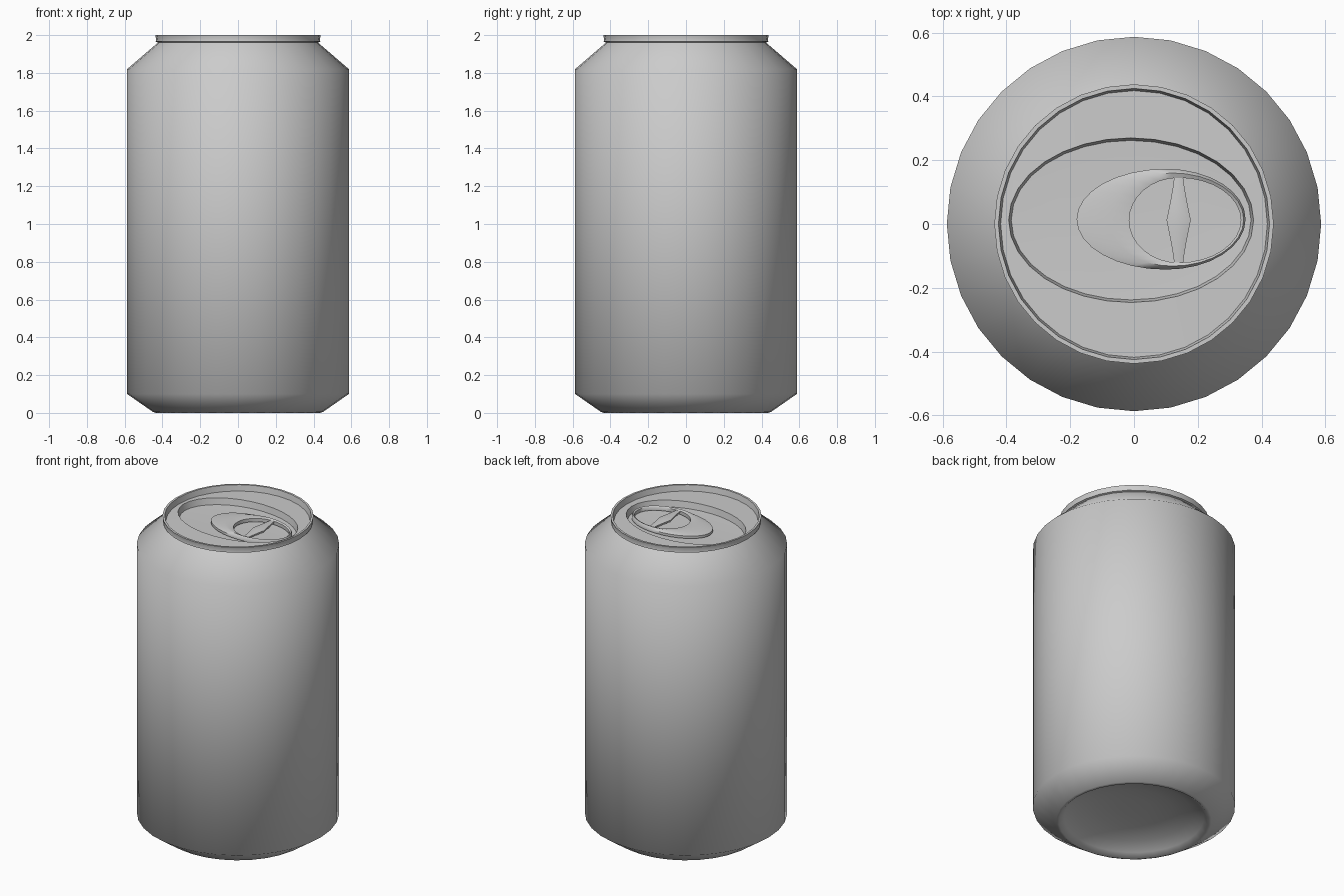
import bpy, bmesh, math

if "Cube" in bpy.data.objects:
    bpy.data.objects.remove(bpy.data.objects["Cube"])

N = 32
metal = bpy.data.materials.new("brushed_grey_metal")
metal.diffuse_color = (0.6, 0.6, 0.6, 1)
metal.use_nodes = True
metal.node_tree.nodes["Principled BSDF"].inputs["Base Color"].default_value = metal.diffuse_color


def oval(cx, cy, left, right, b, z, n=N):
    """Egg-shaped loop with separate left and right half lengths."""
    pts = []
    for i in range(n):
        t = 2 * math.pi * i / n
        c, s = math.cos(t), math.sin(t)
        pts.append((cx + (right if c > 0 else left) * c, cy + b * s, z))
    return pts


def circle(r, z):
    return oval(0, 0, r, r, r, z)


def loft(name, loops, angle, cap_start=False, cap_end=False, closed=False):
    """Skin a list of equal-length loops into a smooth-shaded object."""
    bm = bmesh.new()
    rings = [[bm.verts.new(p) for p in loop] for loop in loops]
    pairs = list(zip(rings, rings[1:]))
    if closed:
        pairs.append((rings[-1], rings[0]))
    for a, b in pairs:
        n = len(a)
        for i in range(n):
            j = (i + 1) % n
            bm.faces.new((a[i], a[j], b[j], b[i]))
    if cap_start:
        bm.faces.new(rings[0][::-1])
    if cap_end:
        bm.faces.new(rings[-1])
    if closed:
        bmesh.ops.recalc_face_normals(bm, faces=bm.faces)
    me = bpy.data.meshes.new(name)
    bm.to_mesh(me)
    bm.free()
    ob = bpy.data.objects.new(name, me)
    bpy.context.collection.objects.link(ob)
    me.materials.append(metal)
    bpy.ops.object.select_all(action='DESELECT')
    ob.select_set(True)
    bpy.context.view_layer.objects.active = ob
    bpy.ops.object.shade_smooth_by_angle(angle=math.radians(angle))
    return ob


# Can wall: domed base, chamfered foot, straight side, shoulder and rolled rim
profile = [(0.10, 0.095), (0.22, 0.085), (0.33, 0.06), (0.405, 0.025),
           (0.435, 0.0), (0.45, 0.005), (0.587, 0.10), (0.587, 1.82),
           (0.43, 1.955), (0.425, 1.962), (0.436, 1.966), (0.434, 1.98),
           (0.438, 2.0), (0.425, 2.0), (0.418, 1.962)]
loft("can_body", [circle(r, z) for r, z in profile], 65, cap_start=True)

# Lid with its sunken oval panel
loft("lid", [
    circle(0.419, 1.963),
    oval(-0.01, 0.012, 0.383, 0.385, 0.258, 1.965),
    oval(-0.01, 0.012, 0.375, 0.377, 0.250, 1.925),
    oval(0.02, 0.012, 0.30, 0.30, 0.18, 1.922),
], 60, cap_end=True)

# Pull tab: wide nose on the left, thin ring on the right
loft("pull_tab", [
    oval(0.10, 0.015, 0.28, 0.25, 0.158, 1.928),
    oval(0.10, 0.015, 0.28, 0.25, 0.158, 1.944),
    oval(0.12, 0.014, 0.20, 0.224, 0.146, 1.956),
    oval(0.14, 0.012, 0.155, 0.195, 0.133, 1.950),
    oval(0.14, 0.012, 0.155, 0.195, 0.133, 1.928),
], 50, closed=True)

# Cross bar of the tab, widest in the middle
sections = []
for k in range(9):
    u = k / 4 - 1
    w = 0.014 + 0.024 * (1 - abs(u)) ** 1.2
    y = 0.012 + 0.134 * u
    x = 0.14
    top = 1.950 + 0.008 * (1 - u * u)
    sections.append([(x - w, y, 1.938), (x + w, y, 1.938),
                     (x + w, y, 1.948), (x, y, top), (x - w, y, 1.948)])
bar = loft("tab_cross_bar", sections, 50, cap_start=True, cap_end=True)
bm = bmesh.new()
bm.from_mesh(bar.data)
bmesh.ops.recalc_face_normals(bm, faces=bm.faces)
bm.to_mesh(bar.data)
bm.free()
